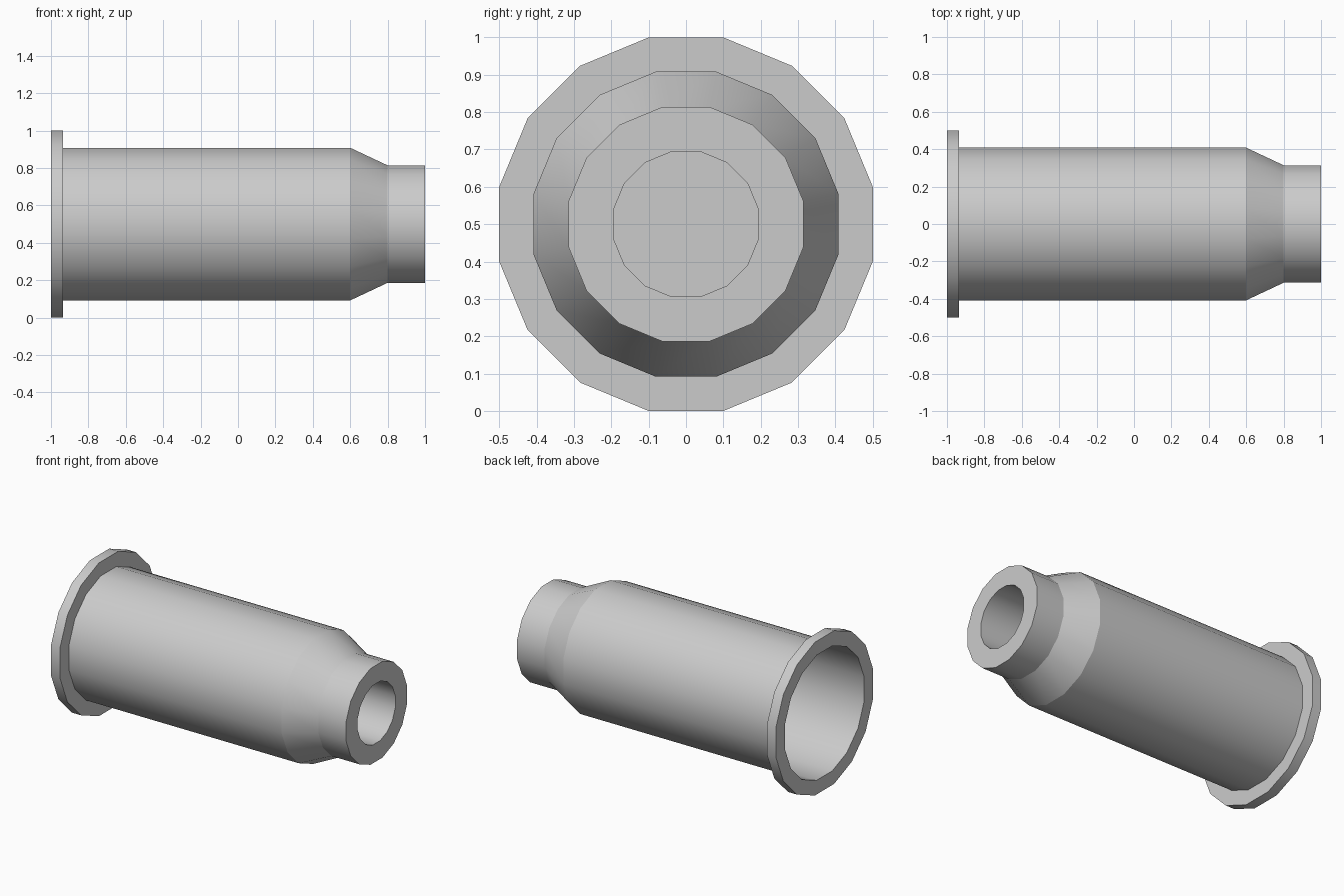
import bpy, bmesh, math

if "Cube" in bpy.data.objects:
    bpy.data.objects.remove(bpy.data.objects["Cube"])

SIDES = 16
CENTRE_Z = 0.5
FLAT = math.cos(math.pi / SIDES)  # flat-to-flat radius -> corner radius


def lathe(name, profile, cap_end=False):
    """Turn (x, radius) points around the x axis into a 16-sided skin."""
    bm = bmesh.new()
    rings = []
    for x, apothem in profile:
        r = apothem / FLAT
        ring = []
        for i in range(SIDES):
            a = 2 * math.pi * (i + 0.5) / SIDES
            ring.append(bm.verts.new((x, r * math.cos(a), CENTRE_Z + r * math.sin(a))))
        rings.append(ring)
    for a, b in zip(rings, rings[1:]):
        for i in range(SIDES):
            j = (i + 1) % SIDES
            bm.faces.new((a[i], a[j], b[j], b[i]))
    if cap_end:
        bm.faces.new(rings[-1])
    bm.normal_update()
    mesh = bpy.data.meshes.new(name)
    bm.to_mesh(mesh)
    bm.free()
    obj = bpy.data.objects.new(name, mesh)
    bpy.context.collection.objects.link(obj)
    bpy.ops.object.select_all(action='DESELECT')
    obj.select_set(True)
    bpy.context.view_layer.objects.active = obj
    bpy.ops.object.shade_smooth_by_angle(angle=math.radians(24))
    return obj


# Thin sleeve, tapered shoulder, neck, and the blind bore in its end
lathe("sleeve", [(-1, 0.408), (0.6, 0.408), (0.8, 0.314), (1, 0.314),
                 (1, 0.194), (0.6, 0.194)], cap_end=True)

# Flange around the open end
lathe("flange", [(-1, 0.408), (-1, 0.5), (-0.935, 0.5), (-0.935, 0.408)])
